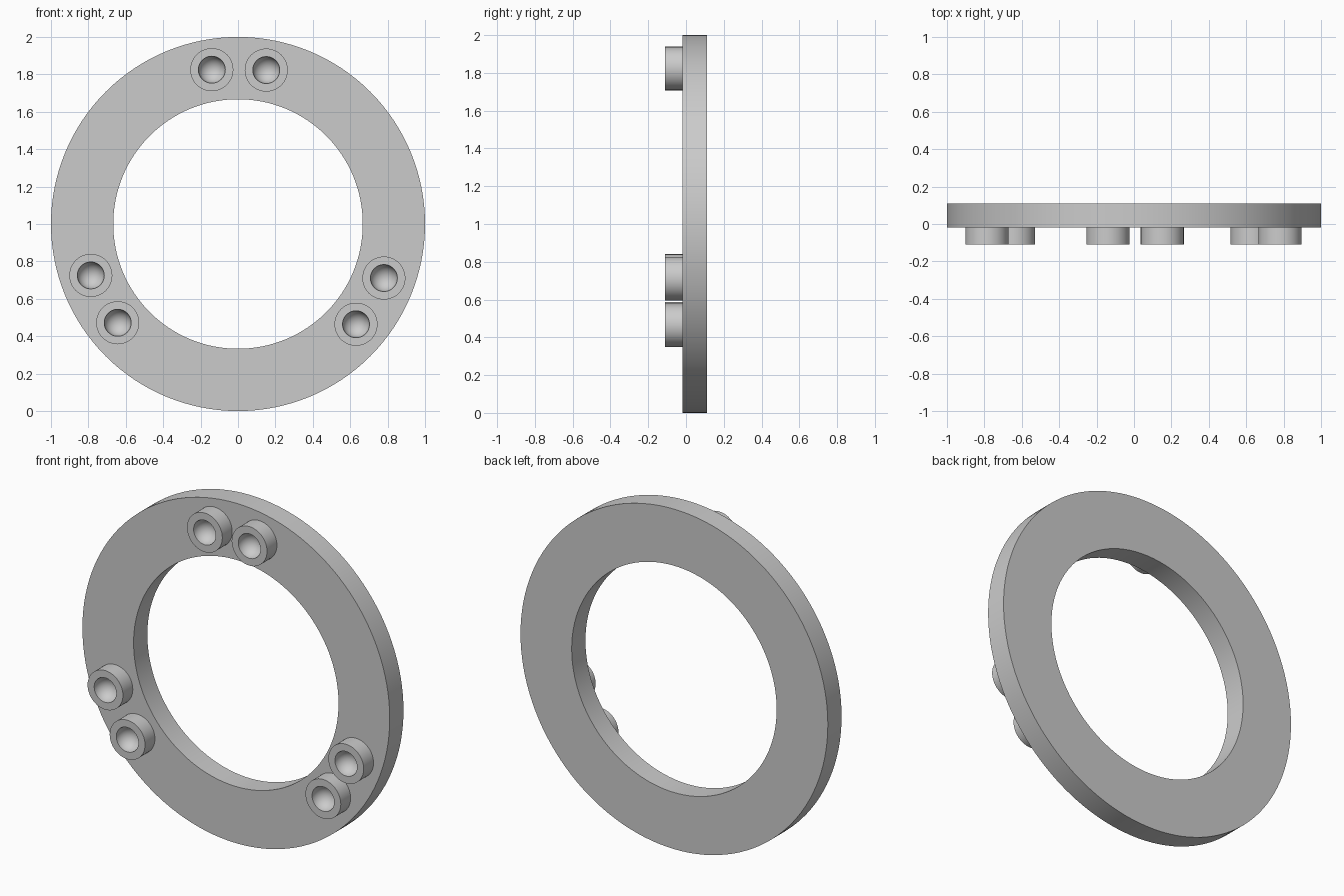
import bpy, bmesh, math
from mathutils import Vector

if "Cube" in bpy.data.objects:
    bpy.data.objects.remove(bpy.data.objects["Cube"])

FRONT, FACE, BACK = -0.11, -0.018, 0.11


def lathe(name, profile, x, z, steps):
    """Spin (radius, y) points around the y axis at (x, z)."""
    bm = bmesh.new()
    vs = [bm.verts.new((r, y, 0)) for r, y in profile]
    edges = [bm.edges.new(p) for p in zip(vs, vs[1:])]
    bmesh.ops.spin(bm, geom=vs + edges, cent=(0, 0, 0), axis=(0, 1, 0),
                   angle=math.tau, steps=steps)
    bmesh.ops.remove_doubles(bm, verts=bm.verts, dist=1e-5)
    bmesh.ops.recalc_face_normals(bm, faces=bm.faces)
    mesh = bpy.data.meshes.new(name)
    bm.to_mesh(mesh)
    bm.free()
    ob = bpy.data.objects.new(name, mesh)
    ob.location = Vector((x, 0, z))
    bpy.context.collection.objects.link(ob)
    bpy.ops.object.select_all(action='DESELECT')
    ob.select_set(True)
    bpy.context.view_layer.objects.active = ob
    bpy.ops.object.shade_smooth_by_angle(angle=math.radians(30))
    return ob


# Flat ring
lathe("ring", [(0.667, FACE), (1, FACE), (1, BACK), (0.667, BACK), (0.667, FACE)],
      0, 1, 128)

# Round bosses with a hemispherical socket, in three pairs
R, H = 0.115, 0.072
bowl = [(H * math.cos(a), FRONT + H * math.sin(a))
        for a in (math.pi / 2 * i / 10 for i in range(10))] + [(0, FRONT + H)]
boss = [(0, FACE), (R, FACE), (R, FRONT)] + bowl
centres = [(-0.14, 1.825), (0.151, 1.823), (-0.787, 0.725),
           (-0.643, 0.472), (0.78, 0.711), (0.631, 0.464)]
for i, (x, z) in enumerate(centres):
    lathe(f"boss_{i + 1}", boss, x, z, 48)
